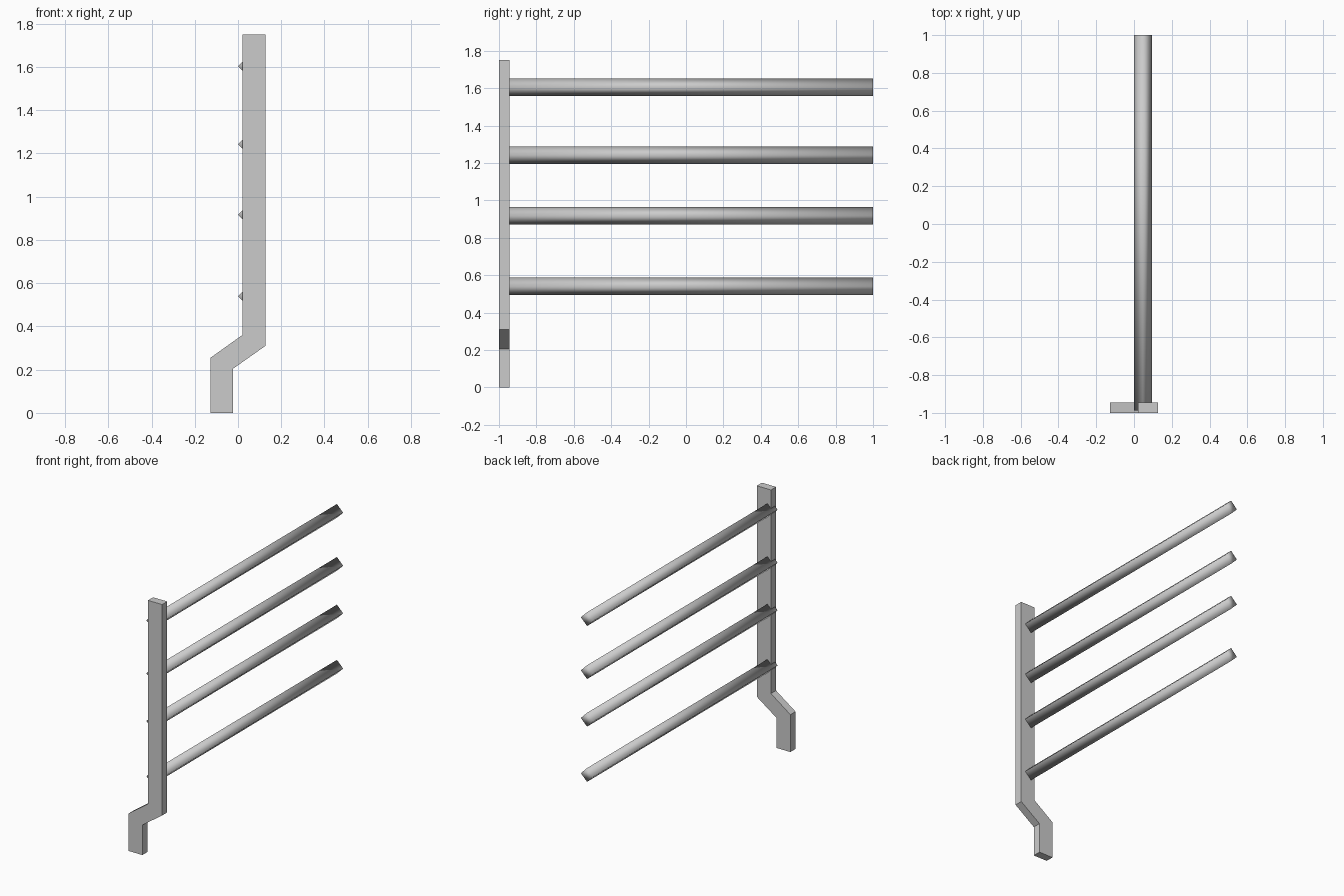
import bpy, bmesh
from mathutils import Vector

cube = bpy.data.objects.get("Cube")
if cube:
    bpy.data.objects.remove(cube, do_unlink=True)

metal = bpy.data.materials.new("light_grey_metal")
metal.use_nodes = True
GREY = (0.6, 0.6, 0.6, 1)
metal.diffuse_color = GREY
metal.node_tree.nodes["Principled BSDF"].inputs["Base Color"].default_value = GREY


def prism(name, outline, y0, y1, smooth=False):
    """Extrude an x/z outline along y into a closed solid."""
    bm = bmesh.new()
    face = bm.faces.new([bm.verts.new((x, y0, z)) for x, z in outline])
    ext = bmesh.ops.extrude_face_region(bm, geom=[face])
    verts = [v for v in ext["geom"] if isinstance(v, bmesh.types.BMVert)]
    bmesh.ops.translate(bm, verts=verts, vec=Vector((0, y1 - y0, 0)))
    bmesh.ops.recalc_face_normals(bm, faces=bm.faces)
    for f in bm.faces:
        f.smooth = smooth
    mesh = bpy.data.meshes.new(name)
    bm.to_mesh(mesh)
    bm.free()
    mesh.materials.append(metal)
    obj = bpy.data.objects.new(name, mesh)
    bpy.context.collection.objects.link(obj)
    return obj


# Flat post with an offset foot
prism("post", [(-0.127, 0), (-0.022, 0), (-0.022, 0.205), (0.127, 0.31),
               (0.127, 1.75), (0.02, 1.75), (0.02, 0.36), (-0.127, 0.255)],
      -1, -0.945)

# Four-sided rails, smooth shaded, set into the post
R, X = 0.047, 0.047
for i, z in enumerate((0.54, 0.917, 1.242, 1.604)):
    diamond = [(X - R, z), (X, z - R), (X + R, z), (X, z + R)]
    prism(f"rail_{i + 1}", diamond, -0.988, 1, smooth=True)
